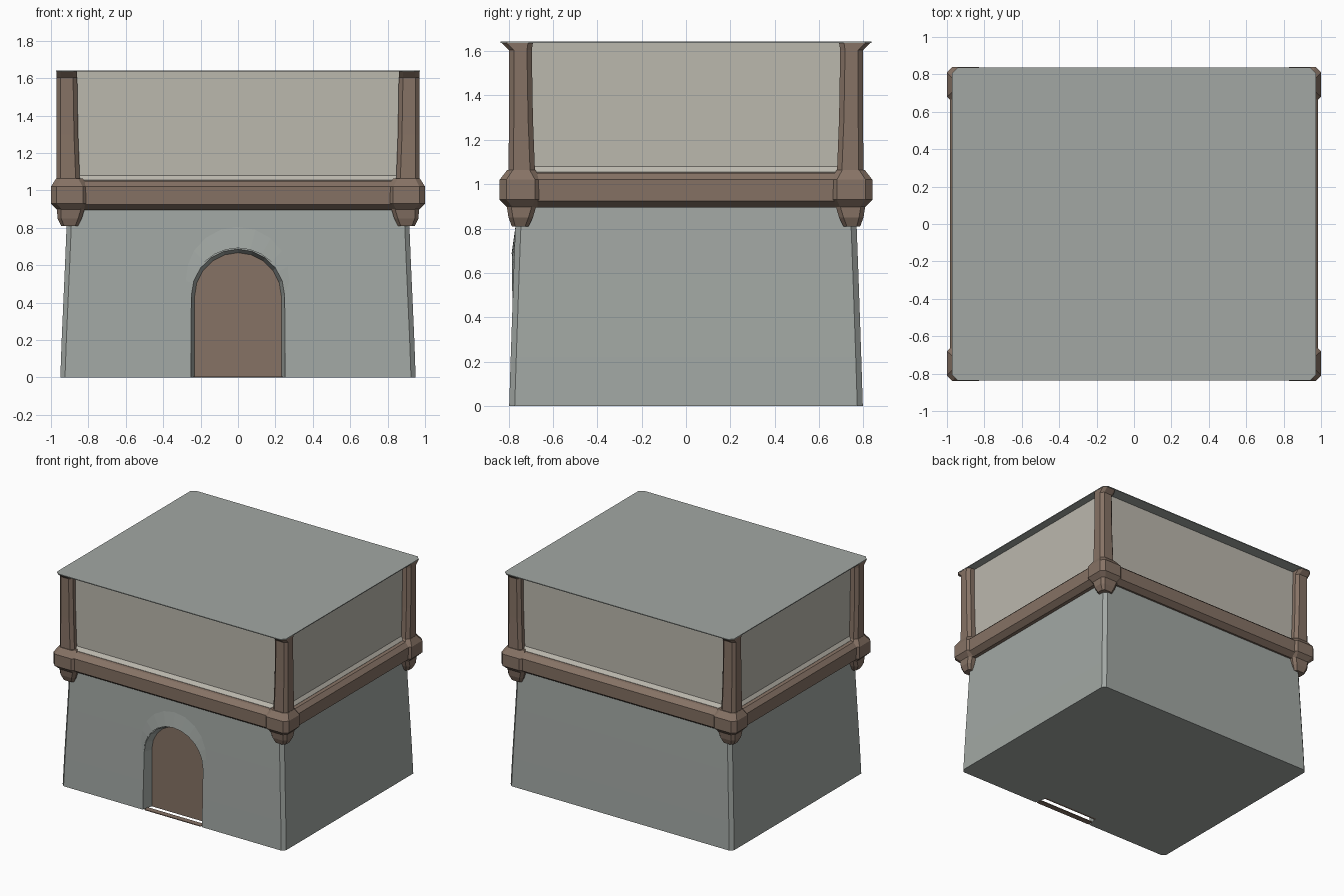
import bpy, bmesh
from math import sin, cos, pi

if "Cube" in bpy.data.objects:
    bpy.data.objects.remove(bpy.data.objects["Cube"])


def material(name, rgb):
    m = bpy.data.materials.new(name)
    m.diffuse_color = (*rgb, 1)
    m.use_nodes = True
    m.node_tree.nodes["Principled BSDF"].inputs["Base Color"].default_value = m.diffuse_color
    return m


stone = material("stone", (0.36, 0.39, 0.37))
timber = material("timber", (0.24, 0.17, 0.13))
plaster = material("plaster", (0.50, 0.48, 0.42))


def loft(name, rings, mat=None, caps=True, closed=True):
    """Skin a list of equal-length point rings."""
    bm = bmesh.new()
    vs = [[bm.verts.new(p) for p in r] for r in rings]
    n = len(vs[0])
    for a, b in zip(vs, vs[1:]):
        for i in range(n if closed else n - 1):
            j = (i + 1) % n
            bm.faces.new((a[i], a[j], b[j], b[i]))
    if caps:
        bm.faces.new(vs[0][::-1])
        bm.faces.new(vs[-1])
    bmesh.ops.recalc_face_normals(bm, faces=bm.faces)
    me = bpy.data.meshes.new(name)
    bm.to_mesh(me)
    bm.free()
    ob = bpy.data.objects.new(name, me)
    bpy.context.collection.objects.link(ob)
    if mat:
        me.materials.append(mat)
    return ob


def rect(x0, x1, y0, y1, z, c):
    """Rectangle with chamfered corners."""
    return [(x0 + c, y0, z), (x1 - c, y0, z), (x1, y0 + c, z), (x1, y1 - c, z),
            (x1 - c, y1, z), (x0 + c, y1, z), (x0, y1 - c, z), (x0, y0 + c, z)]


def centred(hx, hy, z, c):
    return rect(-hx, hx, -hy, hy, z, c)


def arch(w, top, bottom, y, n=10):
    """Round-headed door outline."""
    pts = [(w * cos(pi * i / n), y, top - w + w * sin(pi * i / n)) for i in range(n + 1)]
    return pts + [(-w, y, bottom), (w, y, bottom)]


def mirror_four(name, rings, mat):
    for sx, fx in ((1, "right"), (-1, "left")):
        for sy, fy in ((-1, "front"), (1, "back")):
            loft(f"{name}_{fy}_{fx}",
                 [[(sx * x, sy * y, z) for x, y, z in r] for r in rings], mat)


# tapering stone ground floor
base = loft("stone_base", [centred(0.95, 0.797, 0, 0.025), centred(0.942, 0.79, 0.22, 0.025),
                           centred(0.925, 0.777, 0.6, 0.025), centred(0.912, 0.765, 0.92, 0.025)], stone)

# door recess
cutter = loft("door_cutter", [arch(0.265, 0.705, -0.1, -0.90), arch(0.25, 0.69, -0.1, -0.785),
                              arch(0.23, 0.665, -0.1, -0.71)])
cutter.hide_render = True
mod = base.modifiers.new("recess", "BOOLEAN")
mod.operation, mod.solver, mod.object = "DIFFERENCE", "EXACT", cutter
bpy.context.view_layer.objects.active = base
bpy.ops.object.modifier_apply(modifier="recess")
bpy.data.objects.remove(cutter)

# door leaf and threshold
loft("door", [arch(0.235, 0.67, 0.0, -0.716), arch(0.235, 0.67, 0.0, -0.70)], timber)
loft("threshold", [rect(-0.24, 0.24, -0.797, -0.755, z, 0.002) for z in (0, 0.006)], timber)


# shallow swelling of the stone above the door
def swell(radius, spread, lift):
    pts = []
    for i in range(13):
        a = pi * i / 12
        r = radius + spread * sin(a)
        z = 0.44 + r * sin(a)
        pts.append((r * cos(a), -0.797 + 0.034 * z - lift * sin(a), z))
    return pts


loft("arch_swelling", [swell(0.252, 0, -0.03), swell(0.252, 0, 0.012), swell(0.27, 0.12, -0.003)],
     stone, caps=False, closed=False)

# plaster upper storey, with a sloped foot
loft("plaster_walls", [centred(0.93, 0.77, 1.0, 0.02), centred(0.93, 0.77, 1.055, 0.02),
                       centred(0.912, 0.748, 1.08, 0.02), centred(0.912, 0.748, 1.637, 0.02)], plaster)

# beam band around the storey joint
loft("beam_band", [centred(0.94, 0.78, 0.895, 0.02), centred(0.982, 0.822, 0.925, 0.02),
                   centred(0.985, 0.825, 1.02, 0.02), centred(0.955, 0.79, 1.05, 0.02),
                   centred(0.92, 0.755, 1.055, 0.02)], timber)

# corner blocks on the band
mirror_four("corner_block", [rect(0.82, 0.965, 0.67, 0.805, 0.895, 0.025),
                             rect(0.80, 1.0, 0.65, 0.84, 0.93, 0.03),
                             rect(0.80, 1.0, 0.65, 0.84, 1.02, 0.03),
                             rect(0.83, 0.972, 0.68, 0.805, 1.065, 0.025)], timber)

# corbels under the corners
mirror_four("corbel", [rect(0.855, 0.945, 0.71, 0.785, 0.81, 0.015),
                       rect(0.835, 0.965, 0.69, 0.80, 0.85, 0.02),
                       rect(0.82, 0.968, 0.675, 0.808, 0.90, 0.02)], timber)

# corner posts, flared under the roof plate
mirror_four("corner_post", [rect(0.845, 0.97, 0.68, 0.80, 1.04, 0.022),
                            rect(0.855, 0.97, 0.69, 0.798, 1.3, 0.022),
                            rect(0.86, 0.97, 0.695, 0.798, 1.605, 0.022),
                            rect(0.86, 0.97, 0.69, 0.832, 1.637, 0.022)], timber)

# thin flat top plate
loft("top_plate", [centred(0.972, 0.836, z, 0.03) for z in (1.636, 1.642)], stone)
